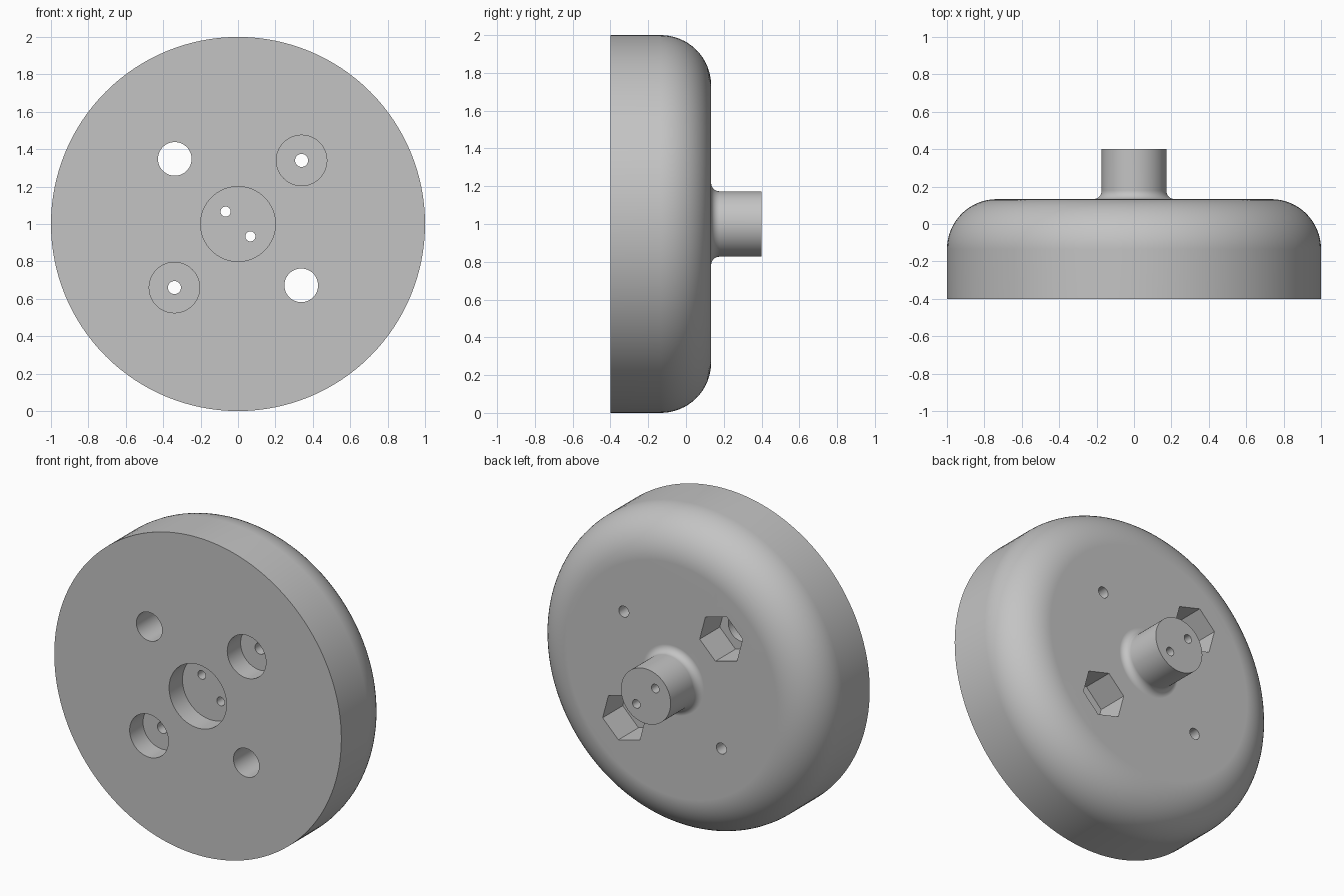
import bpy
import bmesh
from math import cos, sin, pi, radians
from mathutils import Vector

cube = bpy.data.objects.get("Cube")
if cube:
    bpy.data.objects.remove(cube, do_unlink=True)

FRONT, BACK, TIP = -0.4, 0.133, 0.4      # depths of front face, back face, post end
AXIS = Vector((0, 0, 1))                 # the wheel axis runs along y at z = 1

grey = bpy.data.materials.new("plain grey")
grey.use_nodes = True
colour = (0.55, 0.55, 0.55, 1)
grey.diffuse_color = colour
grey.node_tree.nodes["Principled BSDF"].inputs["Base Color"].default_value = colour


def make_object(name, bm):
    bmesh.ops.recalc_face_normals(bm, faces=bm.faces)
    mesh = bpy.data.meshes.new(name)
    bm.to_mesh(mesh)
    bm.free()
    mesh.materials.append(grey)
    obj = bpy.data.objects.new(name, mesh)
    bpy.context.collection.objects.link(obj)
    return obj


def arc(r, y, radius, start, end, steps):
    angles = [radians(start + (end - start) * i / steps) for i in range(steps + 1)]
    return [(r + radius * cos(a), y + radius * sin(a)) for a in angles]


def lathe(name, profile, steps=128):
    bm = bmesh.new()
    verts = [bm.verts.new((r, y, AXIS.z)) for r, y in profile]
    edges = [bm.edges.new(pair) for pair in zip(verts, verts[1:])]
    bmesh.ops.spin(bm, geom=verts + edges, cent=AXIS, axis=(0, 1, 0),
                   angle=2 * pi, steps=steps, use_merge=True)
    bmesh.ops.remove_doubles(bm, verts=bm.verts, dist=1e-5)
    bmesh.ops.holes_fill(bm, edges=[e for e in bm.edges if e.is_boundary], sides=0)
    return make_object(name, bm)


def drill(body, x, z, radius, y0, y1, sides=48, phase=0.0):
    """Cut a straight prism hole along y."""
    bm = bmesh.new()
    turn = [phase + 2 * pi * i / sides for i in range(sides)]
    ring = [bm.verts.new((x + radius * cos(a), y0, z + radius * sin(a))) for a in turn]
    face = bm.faces.new(ring)
    grown = bmesh.ops.extrude_face_region(bm, geom=[face], use_keep_orig=True)["geom"]
    bmesh.ops.translate(bm, vec=(0, y1 - y0, 0),
                        verts=[g for g in grown if isinstance(g, bmesh.types.BMVert)])
    cutter = make_object("hole_cutter", bm)
    cutter.hide_render = True
    mod = body.modifiers.new("hole", "BOOLEAN")
    mod.operation = "DIFFERENCE"
    mod.solver = "EXACT"
    mod.object = cutter
    bpy.context.view_layer.objects.active = body
    bpy.ops.object.modifier_apply(modifier=mod.name)
    bpy.data.objects.remove(cutter, do_unlink=True)


# Rounded disc with a filleted post on its back
round_r, fillet, post_r = 0.267, 0.045, 0.173
profile = [(1, FRONT)]
profile += arc(1 - round_r, BACK - round_r, round_r, 0, 90, 16)
profile += arc(post_r + fillet, BACK + fillet, fillet, 270, 180, 8)
profile += [(post_r, TIP)]
body = lathe("disc_with_post", profile)

# Central recess in the front
pocket = FRONT + 0.133
drill(body, 0, 1, 0.2, -1, pocket, sides=64)

for s in (-1, 1):
    # Wire holes through the post
    drill(body, s * 0.066, 1 - s * 0.066, 0.027, -1, 1, sides=24)
    # Counterbored screw holes
    x, z = s * 0.34, 1 + s * 0.34
    drill(body, x, z, 0.135, -1, pocket)
    drill(body, x, z, 0.035, -1, 1, sides=24)
    # Bolt holes with hexagonal nut pockets in the back
    x, z = s * 0.338, 1.01 - s * 0.338
    drill(body, x, z, 0.09, -1, 1)
    drill(body, x, z, 0.155, BACK - 0.2, 1, sides=6, phase=radians(45))

# Smooth curves with crisp rims
bpy.ops.object.select_all(action="DESELECT")
body.select_set(True)
bpy.context.view_layer.objects.active = body
bpy.ops.object.shade_smooth_by_angle(angle=radians(30))
weighted = body.modifiers.new("even_shading", "WEIGHTED_NORMAL")
weighted.keep_sharp = True
